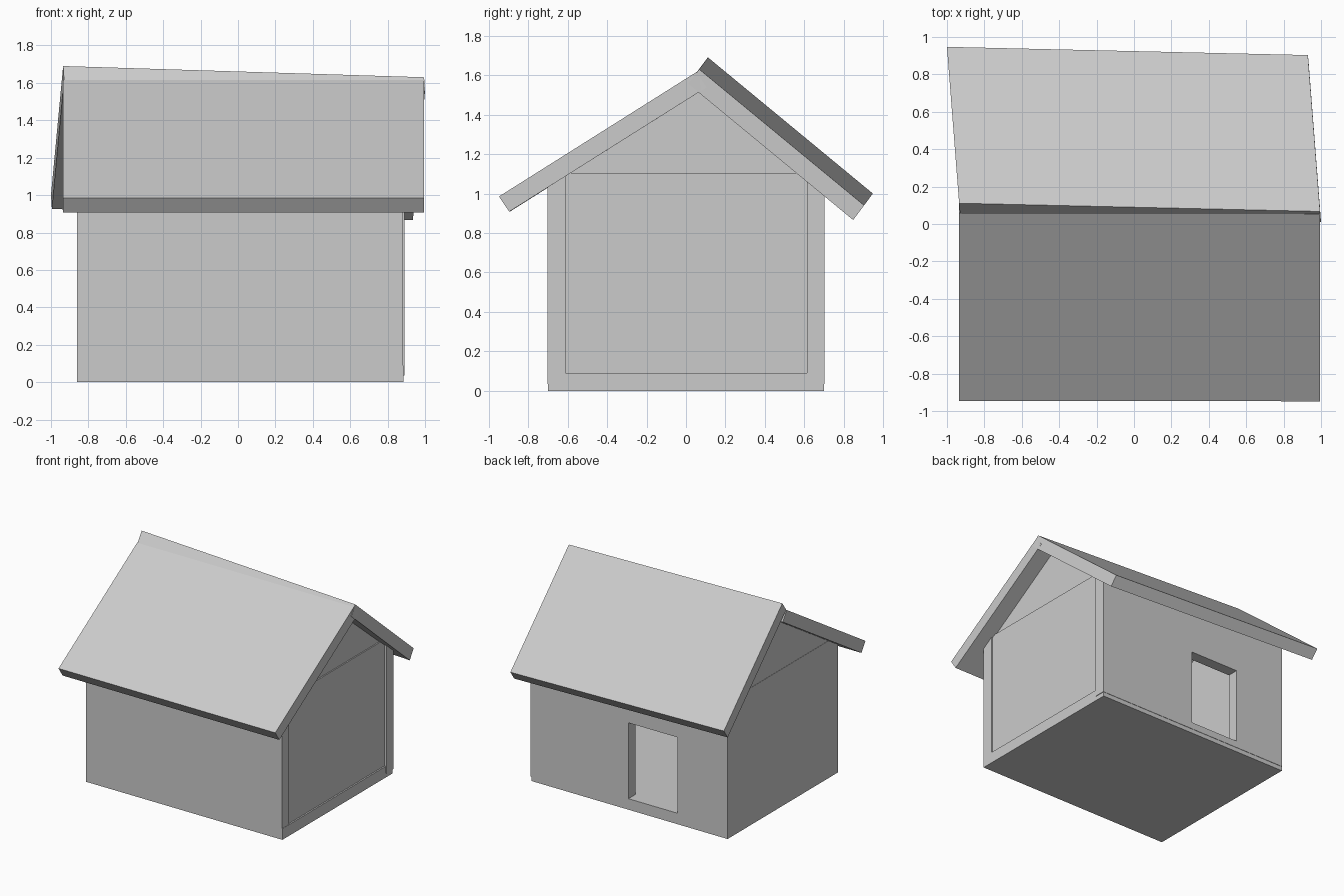
import bpy
import bmesh
from mathutils import Vector

if "Cube" in bpy.data.objects:
    bpy.data.objects.remove(bpy.data.objects["Cube"])


def slab(name, corner, u, v, w):
    """Six-sided block spanned by three edge vectors from one corner."""
    c, u, v, w = (Vector(a) for a in (corner, u, v, w))
    bm = bmesh.new()
    bmesh.ops.create_cube(bm, size=1)
    for vert in bm.verts:
        p = vert.co + Vector((0.5, 0.5, 0.5))
        vert.co = c + u * p.x + v * p.y + w * p.z
    return finish(name, bm)


def box(name, x, y, z):
    return slab(name, (x[0], y[0], z[0]), (x[1] - x[0], 0, 0),
                (0, y[1] - y[0], 0), (0, 0, z[1] - z[0]))


def gable(name, profile, x0, x1):
    """Extrude a (y, z) profile along x."""
    bm = bmesh.new()
    face = bm.faces.new([bm.verts.new((x0, y, z)) for y, z in profile])
    res = bmesh.ops.extrude_face_region(bm, geom=[face])
    verts = [g for g in res["geom"] if isinstance(g, bmesh.types.BMVert)]
    bmesh.ops.translate(bm, verts=verts, vec=(x1 - x0, 0, 0))
    return finish(name, bm)


def finish(name, bm):
    bmesh.ops.recalc_face_normals(bm, faces=bm.faces[:])
    mesh = bpy.data.meshes.new(name)
    bm.to_mesh(mesh)
    bm.free()
    ob = bpy.data.objects.new(name, mesh)
    bpy.context.collection.objects.link(ob)
    return ob


T = 0.09        # wall and floor thickness
TOP = 1.105     # wall height

# Floor and the four walls around a hollow room
box("floor", (-0.86, 0.885), (-0.70, 0.70), (0, T))
box("front_wall", (-0.86, 0.883), (-0.702, -0.70 + T), (0.035, TOP))
back = box("back_wall", (-0.86, 0.89), (0.703 - T, 0.703), (0.035, TOP))
box("left_wall", (-0.862, -0.86 + T), (-0.70 + T, 0.703 - T), (T, TOP))
box("right_wall", (0.873 - T, 0.873), (-0.70 + T, 0.703 - T), (T, TOP))

# Doorway cut through the back wall
cutter = box("doorway_cutter", (-0.415, 0.02), (0.5, 0.8), (T, 0.70))
cutter.hide_render = True
cutter.hide_set(True)
cut = back.modifiers.new("doorway", "BOOLEAN")
cut.operation = "DIFFERENCE"
cut.solver = "EXACT"
cut.object = cutter

# Triangular gables above the end walls
triangle = [(-0.64, TOP), (0.59, TOP), (0.065, 1.54)]
gable("left_gable", triangle, -0.86, -0.86 + T)
gable("right_gable", triangle, 0.863 - T, 0.863)

# Roof panels: the back one sits slightly askew
slab("front_roof", (-0.935, -0.945, 0.985), (1.93, -0.003, 0),
     (0, 1.0, 0.63), (0, 0.052, -0.077))
slab("back_roof", (0.93, 0.903, 0.94), (-1.93, 0.044, 0.06),
     (0.065, -0.836, 0.69), (0.005, -0.056, -0.074))
